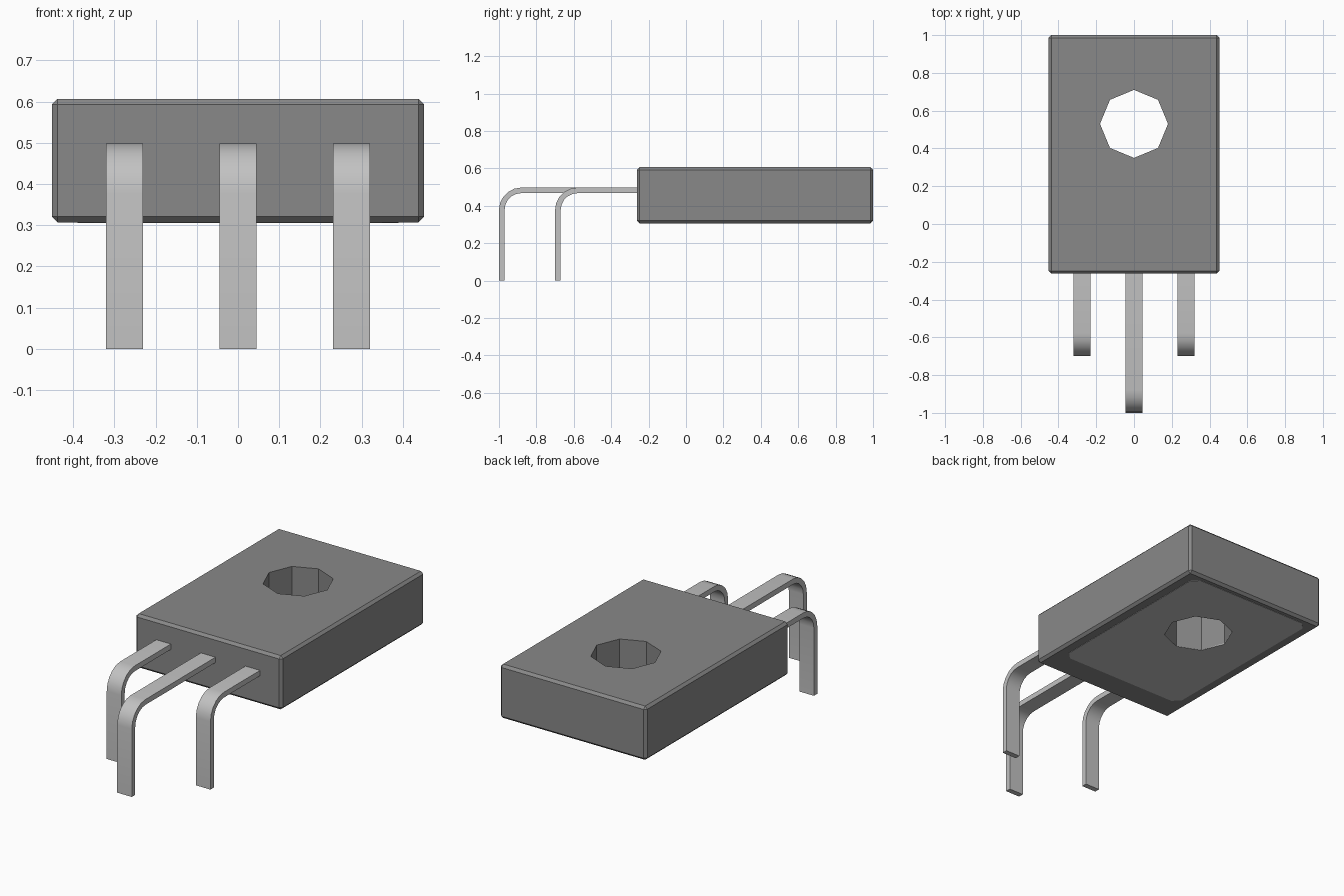
import bpy, bmesh, math

if "Cube" in bpy.data.objects:
    bpy.data.objects.remove(bpy.data.objects["Cube"], do_unlink=True)


def material(name, value):
    m = bpy.data.materials.new(name)
    m.use_nodes = True
    color = (value, value, value, 1)
    m.diffuse_color = color
    m.node_tree.nodes["Principled BSDF"].inputs["Base Color"].default_value = color
    return m


PLASTIC = material("dark grey plastic", 0.25)
METAL = material("light grey metal", 0.54)


def prism(name, points, axis, lo, hi, mat):
    """Extrude a closed outline along x (outline in y, z) or z (outline in x, y)."""
    place = (lambda p, d: (d, *p)) if axis == "x" else (lambda p, d: (*p, d))
    bm = bmesh.new()
    face = bm.faces.new([bm.verts.new(place(p, lo)) for p in points])
    top = bmesh.ops.extrude_face_region(bm, geom=[face])["geom"]
    shift = place((0, 0), hi - lo)
    bmesh.ops.translate(bm, vec=shift, verts=[g for g in top if isinstance(g, bmesh.types.BMVert)])
    bmesh.ops.recalc_face_normals(bm, faces=bm.faces)
    mesh = bpy.data.meshes.new(name)
    bm.to_mesh(mesh)
    bm.free()
    if mat:
        mesh.materials.append(mat)
    ob = bpy.data.objects.new(name, mesh)
    bpy.context.collection.objects.link(ob)
    return ob


def apply_modifiers(ob):
    bpy.ops.object.select_all(action="DESELECT")
    ob.select_set(True)
    bpy.context.view_layer.objects.active = ob
    for m in list(ob.modifiers):
        bpy.ops.object.modifier_apply(modifier=m.name)


def cut_hole(ob, cutter):
    b = ob.modifiers.new("Hole", "BOOLEAN")
    b.operation, b.solver, b.object = "DIFFERENCE", "EXACT", cutter


# Octagonal mounting hole
ring = [(0.18 * math.cos(i * math.pi / 4), 0.53 + 0.18 * math.sin(i * math.pi / 4)) for i in range(8)]
cutter = prism("hole_cutter", ring, "z", 0.1, 0.8, None)
cutter.hide_render = True

# Chamfered plastic body
body = prism("body", [(-0.452, -0.263), (0.452, -0.263), (0.452, 1.0), (-0.452, 1.0)],
             "z", 0.307, 0.607, PLASTIC)
bev = body.modifiers.new("Chamfer", "BEVEL")
bev.width, bev.segments = 0.014, 1
cut_hole(body, cutter)
apply_modifiers(body)

# Heat sink plate on the underside, with clipped corners
w, y0, y1, c = 0.39, -0.11, 0.965, 0.04
outline = [(-w + c, y0), (w - c, y0), (w, y0 + c), (w, y1 - c),
           (w - c, y1), (-w + c, y1), (-w, y1 - c), (-w, y0 + c)]
plate = prism("heat_sink_plate", outline, "z", 0.305, 0.311, METAL)
cut_hole(plate, cutter)
apply_modifiers(plate)
bpy.data.objects.remove(cutter, do_unlink=True)


def lead(name, x, tip):
    """Flat strip running forward from the body and bending down to the ground."""
    top, r, t, steps = 0.498, 0.12, 0.03, 5
    cy, cz = tip + r, top - r

    def bend(radius):
        return [(cy - radius * math.sin(a), cz + radius * math.cos(a))
                for a in (i * math.pi / 2 / steps for i in range(steps + 1))]
    outer = [(-0.24, top)] + bend(r) + [(tip, 0)]
    inner = [(-0.24, top - t)] + bend(r - t) + [(tip + t, 0)]
    ob = prism(name, outer + inner[::-1], "x", x - 0.045, x + 0.045, METAL)
    apply_modifiers(ob)
    bpy.ops.object.shade_smooth_by_angle(angle=math.radians(35))


# Three leads, the middle one reaching further forward
for name, x, tip in (("right_lead", -0.275, -0.7), ("middle_lead", 0, -1.0), ("left_lead", 0.275, -0.7)):
    lead(name, x, tip)
